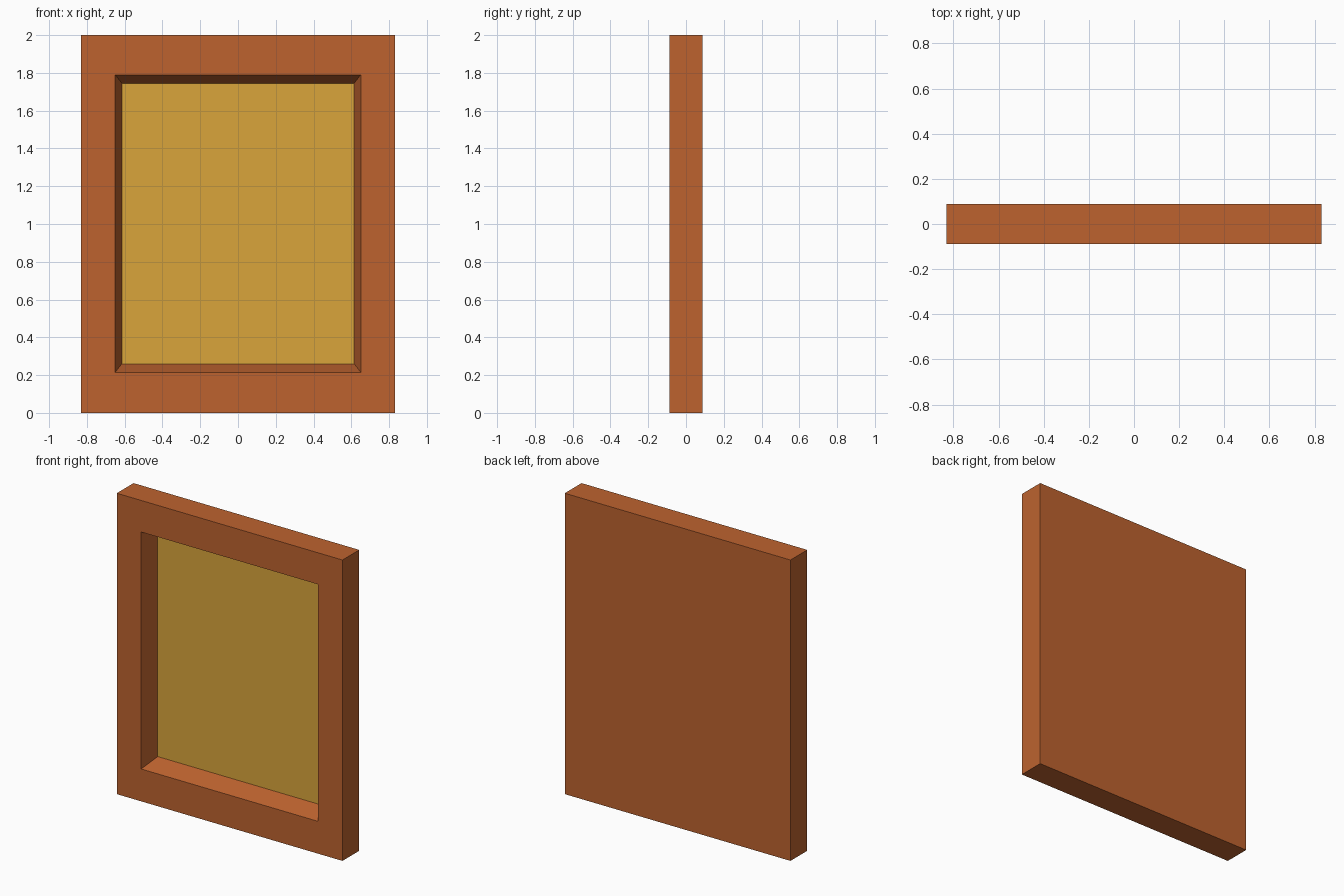
import bpy
import bmesh

if "Cube" in bpy.data.objects:
    bpy.data.objects.remove(bpy.data.objects["Cube"])


def material(name, rgb):
    m = bpy.data.materials.new(name)
    m.diffuse_color = (*rgb, 1.0)
    m.use_nodes = True
    m.node_tree.nodes["Principled BSDF"].inputs["Base Color"].default_value = m.diffuse_color
    return m


wood = material("brown wood", (0.509, 0.124, 0.028))
gold = material("golden panel", (0.701, 0.376, 0.044))

bm = bmesh.new()


def rectangle(half_width, y, low, high):
    """Upright rectangular loop, counter-clockwise seen from the front."""
    return [bm.verts.new((x, y, z)) for x, z in
            ((-half_width, low), (half_width, low),
             (half_width, high), (-half_width, high))]


# Section loops: back edge, front edge, opening rim, tapered recess floor
loops = [rectangle(0.83, 0.088, 0.0, 2.0),
         rectangle(0.83, -0.088, 0.0, 2.0),
         rectangle(0.65, -0.088, 0.215, 1.79),
         rectangle(0.615, 0.035, 0.26, 1.745)]
for a, b in zip(loops, loops[1:]):
    for i in range(4):
        j = (i + 1) % 4
        bm.faces.new((a[i], a[j], b[j], b[i]))

# Flat back and the recessed golden panel
bm.faces.new(loops[0][::-1])
panel = bm.faces.new(loops[-1])
panel.material_index = 1
bmesh.ops.recalc_face_normals(bm, faces=bm.faces)

mesh = bpy.data.meshes.new("picture_frame")
bm.to_mesh(mesh)
bm.free()
mesh.materials.append(wood)
mesh.materials.append(gold)
frame = bpy.data.objects.new("picture_frame", mesh)
bpy.context.collection.objects.link(frame)
